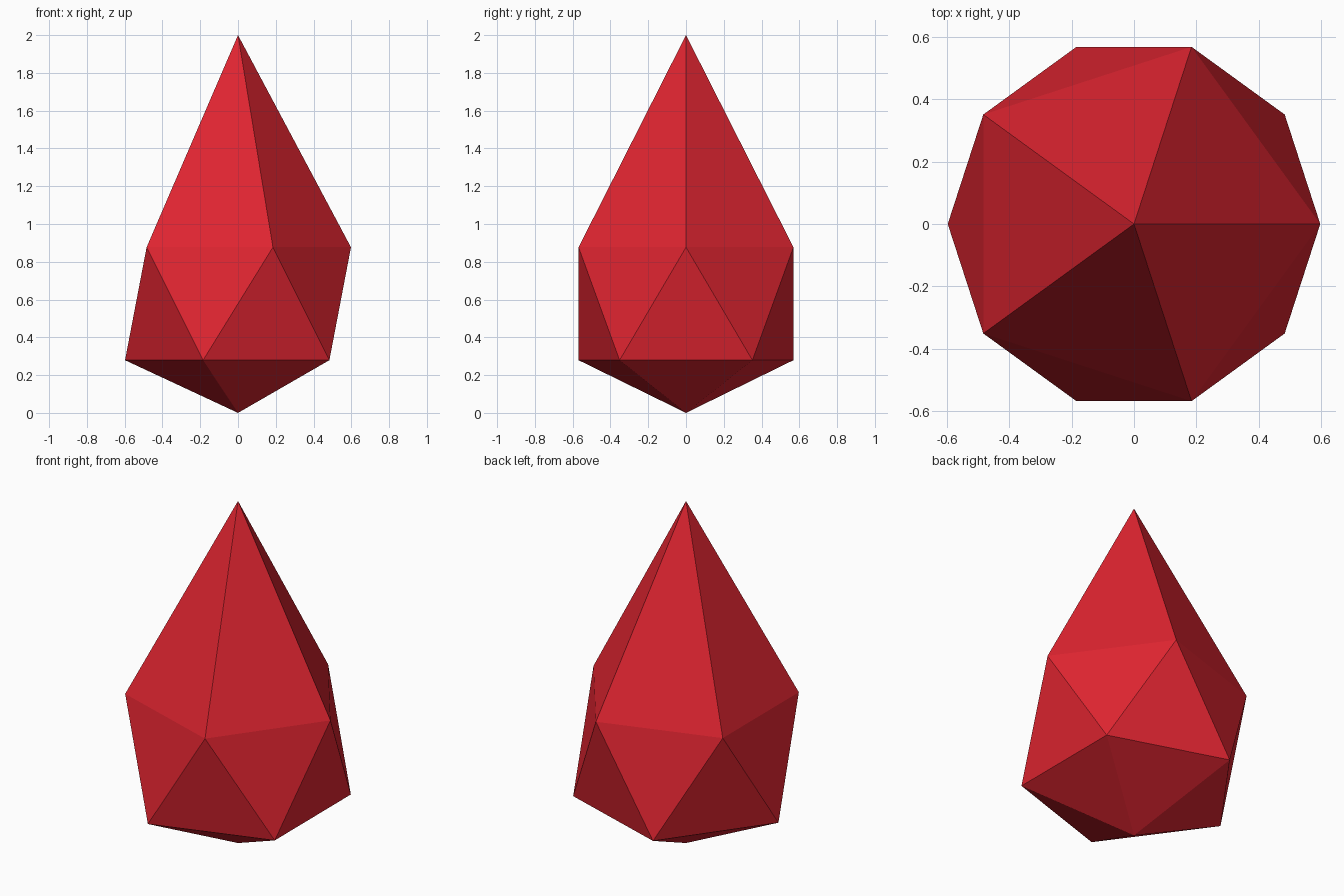
import bpy, bmesh

if "Cube" in bpy.data.objects:
    bpy.data.objects.remove(bpy.data.objects["Cube"])

RING_RADIUS = 0.598
CENTRE_Z = 0.578

# Single flat red
red = bpy.data.materials.new("gem red")
red.diffuse_color = (0.74, 0.018, 0.03, 1)
red.use_nodes = True
red.node_tree.nodes["Principled BSDF"].inputs["Base Color"].default_value = red.diffuse_color

# Icosahedron whose five-sided rings have the wanted radius
bm = bmesh.new()
bmesh.ops.create_icosphere(bm, subdivisions=1, radius=RING_RADIUS / 0.8944)

# Lift it, then draw the top pole into a long point and flatten the base pole
for v in bm.verts:
    pole = v.co.xy.length < 0.01
    if pole:
        v.co.z = 2.0 if v.co.z > 0 else 0.0
    else:
        v.co.z += CENTRE_Z
bmesh.ops.recalc_face_normals(bm, faces=bm.faces)

mesh = bpy.data.meshes.new("pointed_gem")
bm.to_mesh(mesh)
bm.free()
mesh.materials.append(red)
gem = bpy.data.objects.new("pointed_gem", mesh)
bpy.context.collection.objects.link(gem)
